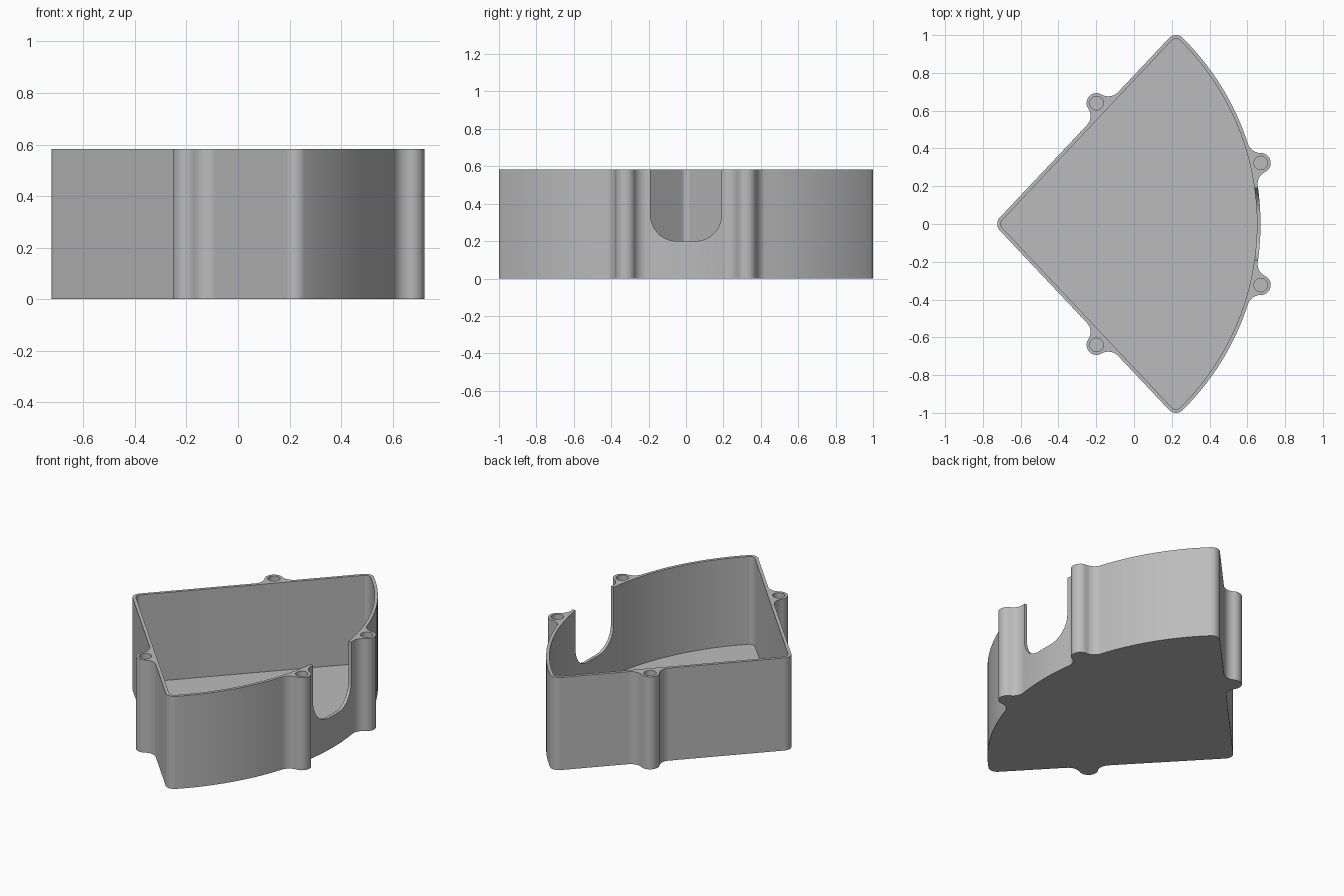
import bpy, bmesh
from math import atan2, acos, sqrt, pi, radians, ceil
from mathutils import Vector, Matrix

cube = bpy.data.objects.get("Cube")
if cube:
    bpy.data.objects.remove(cube, do_unlink=True)

HEIGHT, FLOOR, WALL = 0.583, 0.03, 0.019
CORNER_R, BOSS_R, HOLE_R, FILLET = 0.05, 0.053, 0.036, 0.07

grey = bpy.data.materials.new("light_grey_plastic")
grey.use_nodes = True
colour = (0.5, 0.5, 0.5, 1)
grey.diffuse_color = colour
grey.node_tree.nodes["Principled BSDF"].inputs["Base Color"].default_value = colour

# Plan layout: the tip, one wide corner and the centre of the curved wall
tip = Vector((-0.674, 0))
corner = Vector((0.222, 0.95))
hub = Vector((-0.713, 0))
curve_r = (corner - hub).length + CORNER_R
side_boss = Vector((-0.198, 0.64))
curve_boss = Vector((0.671, 0.323))

along = (corner - tip).normalized()
out = Vector((-along.y, along.x))


def polar(angle, radius):
    return Vector((radius, 0)) @ Matrix.Rotation(-angle, 2)


def angle_of(v):
    return atan2(v.y, v.x)


def arc(centre, radius, start, end, step=radians(9)):
    """Points along the shorter arc between two angles."""
    sweep = (end - start + pi) % (2 * pi) - pi
    n = max(2, ceil(abs(sweep) / step))
    return [centre + Vector((radius, 0)) @ Matrix.Rotation(-(start + sweep * i / n), 2)
            for i in range(n + 1)]


def polar_point(centre, radius, angle):
    return arc(centre, radius, angle, angle)[0]


def boss_outline(boss, first, last, wall_in_first, wall_in_last):
    """Fillet, boss and fillet, running along the outside of a wall."""
    to_first, to_last = angle_of(first - boss), angle_of(last - boss)
    return (arc(first, FILLET, wall_in_first, to_first + pi)
            + arc(boss, BOSS_R, to_first, to_last)
            + arc(last, FILLET, to_last + pi, wall_in_last))


def mirrored(half):
    full = half + [Vector((p.x, -p.y)) for p in reversed(half)]
    return [p for i, p in enumerate(full) if (p - full[i - 1]).length > 1e-5]


def outer_outline():
    normal = angle_of(out)
    pts = arc(tip, CORNER_R, pi, normal)
    # Boss on the straight wall
    rel = side_boss - tip
    lift = rel.dot(out) - CORNER_R
    reach = sqrt((BOSS_R + FILLET) ** 2 - (lift - FILLET) ** 2)
    f1, f2 = [tip + along * (rel.dot(along) + s * reach) + out * (CORNER_R + FILLET)
              for s in (-1, 1)]
    pts += boss_outline(side_boss, f1, f2, normal + pi, normal + pi)
    # Wide corner
    turn = angle_of(corner - hub)
    pts += arc(corner, CORNER_R, normal, turn)
    # Boss on the curved wall
    rel = curve_boss - hub
    far = curve_r + FILLET
    spread = acos((rel.length ** 2 + far ** 2 - (BOSS_R + FILLET) ** 2)
                  / (2 * rel.length * far))
    a1, a2 = angle_of(rel) + spread, angle_of(rel) - spread
    pts += arc(hub, curve_r, turn, a1, radians(2))
    pts += boss_outline(curve_boss, polar_point(hub, far, a1),
                        polar_point(hub, far, a2), a1 + pi, a2 + pi)
    pts += arc(hub, curve_r, a2, 0, radians(2))
    return mirrored(pts)


def inner_outline():
    turn = angle_of(corner - hub)
    r = CORNER_R - WALL
    return mirrored(arc(tip, r, pi, angle_of(out))
                    + arc(corner, r, angle_of(out), turn)
                    + arc(hub, curve_r - WALL, turn, 0, radians(2)))


def prism(name, points, offset):
    """Solid made by pushing a closed outline of 3D points along an offset."""
    bm = bmesh.new()
    face = bm.faces.new([bm.verts.new(p) for p in points])
    grown = bmesh.ops.extrude_face_region(bm, geom=[face])["geom"]
    bmesh.ops.translate(bm, vec=offset,
                        verts=[g for g in grown if isinstance(g, bmesh.types.BMVert)])
    bmesh.ops.recalc_face_normals(bm, faces=bm.faces)
    mesh = bpy.data.meshes.new(name)
    bm.to_mesh(mesh)
    bm.free()
    ob = bpy.data.objects.new(name, mesh)
    mesh.materials.append(grey)
    bpy.context.collection.objects.link(ob)
    return ob


def upright(name, outline, bottom, top):
    return prism(name, [(p.x, p.y, bottom) for p in outline], (0, 0, top - bottom))


tray = upright("wedge_tray", outer_outline(), 0, HEIGHT)

# Cavity and screw holes
cutters = [upright("cavity_cutter", inner_outline(), FLOOR, HEIGHT + 0.1)]
for boss in (side_boss, curve_boss):
    for sign in (1, -1):
        centre = Vector((boss.x, boss.y * sign))
        ring = arc(centre, HOLE_R, 0, pi - 1e-6) + arc(centre, HOLE_R, pi, 2 * pi - 1e-6)
        ring = [p for i, p in enumerate(ring) if (p - ring[i - 1]).length > 1e-4]
        cutters.append(upright("hole_cutter", ring, 0.08, HEIGHT + 0.1))

# Rounded notch in the curved wall
half_w, low, round_r = 0.19, 0.2, 0.14
bend = arc(Vector((half_w - round_r, low + round_r)), round_r, 0, -pi / 2)
half = [Vector((half_w, HEIGHT + 0.1))] + bend
notch = half + [Vector((-p.x, p.y)) for p in reversed(half)]
cutters.append(prism("notch_cutter", [(0.5, p.x, p.y) for p in notch], (0.3, 0, 0)))

bpy.ops.object.select_all(action='DESELECT')
bpy.context.view_layer.objects.active = tray
tray.select_set(True)
for cutter in cutters:
    cutter.hide_render = True
    mod = tray.modifiers.new("cut", 'BOOLEAN')
    mod.operation, mod.solver, mod.object = 'DIFFERENCE', 'EXACT', cutter
    bpy.ops.object.modifier_apply(modifier=mod.name)
    bpy.data.objects.remove(cutter, do_unlink=True)

bpy.ops.object.shade_smooth_by_angle(angle=radians(30))
